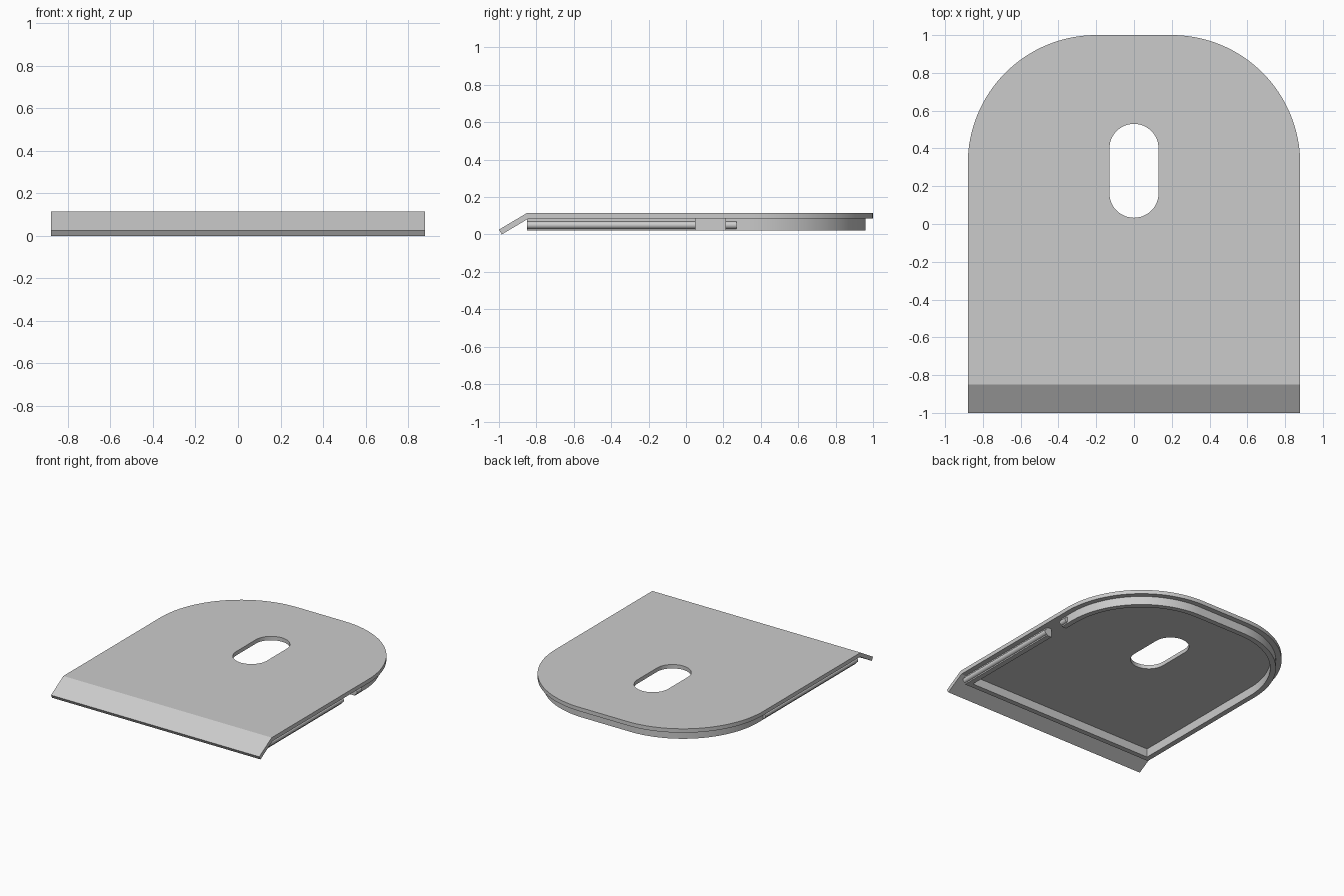
import bpy, bmesh
from math import sin, cos, pi

if "Cube" in bpy.data.objects:
    bpy.data.objects.remove(bpy.data.objects["Cube"], do_unlink=True)

grey = bpy.data.materials.new("plain grey")
grey.use_nodes = True
colour = (0.6, 0.6, 0.6, 1)
grey.diffuse_color = colour
grey.node_tree.nodes["Principled BSDF"].inputs["Base Color"].default_value = colour

W, BACK, FRONT, R = 0.88, 1.0, -0.85, 0.68
TOP, UNDER, FOOT = 0.115, 0.085, 0.02


def arc(cx, cy, r, start, end, n):
    return [(cx + r * cos(start + (end - start) * i / n),
             cy + r * sin(start + (end - start) * i / n)) for i in range(n + 1)]


def outline(inset, front):
    """Square-fronted outline with two large rounded back corners."""
    w, r, cy = W - inset, R - inset, BACK - R
    return ([(-w, front), (w, front)] + arc(w - r, cy, r, 0, pi / 2, 32)
            + arc(r - w, cy, r, pi / 2, pi, 32))


def finish(name, bm):
    bmesh.ops.recalc_face_normals(bm, faces=bm.faces)
    mesh = bpy.data.meshes.new(name)
    bm.to_mesh(mesh)
    bm.free()
    mesh.materials.append(grey)
    obj = bpy.data.objects.new(name, mesh)
    bpy.context.collection.objects.link(obj)
    bpy.ops.object.select_all(action='DESELECT')
    obj.select_set(True)
    bpy.context.view_layer.objects.active = obj
    bpy.ops.object.shade_smooth_by_angle(angle=pi / 7)
    return obj


def extrude_loops(name, loops, z0, z1):
    """Fill an outer loop with optional hole loops, then extrude upward."""
    bm = bmesh.new()
    for pts in loops:
        verts = [bm.verts.new((x, y, z0)) for x, y in pts]
        for a, b in zip(verts, verts[1:] + verts[:1]):
            bm.edges.new((a, b))
    bmesh.ops.triangle_fill(bm, use_beauty=True, edges=bm.edges[:])
    new = bmesh.ops.extrude_face_region(bm, geom=bm.faces[:])["geom"]
    bmesh.ops.translate(bm, vec=(0, 0, z1 - z0),
                        verts=[v for v in new if isinstance(v, bmesh.types.BMVert)])
    return finish(name, bm)


def prism(name, section, along, start, end):
    """Sweep a closed section straight along the x or y axis."""
    bm = bmesh.new()
    rings = []
    for t in (start, end):
        rings.append([bm.verts.new((t, a, z) if along == "x" else (a, t, z))
                      for a, z in section])
        bm.faces.new(rings[-1])
    n = len(section)
    for i in range(n):
        j = (i + 1) % n
        bm.faces.new((rings[0][i], rings[0][j], rings[1][j], rings[1][i]))
    return finish(name, bm)


# Cover plate with the rounded slot
slot = arc(0, 0.4, 0.13, 0, pi, 24) + arc(0, 0.163, 0.13, pi, 2 * pi, 24)
extrude_loops("cover_plate", [outline(0, FRONT), slot], UNDER, TOP)

# Sloping front lip
prism("front_lip", [(FRONT, TOP), (-1.0, 0.026), (-0.985, 0),
                    (-0.842, UNDER)], "x", -W, W)

# Rim under the plate, open at a notch on the left side
OUT, IN, NOTCH0, NOTCH1 = 0.04, 0.08, 0.05, 0.21
outer, inner = outline(OUT, FRONT), outline(IN, FRONT + 0.04)
rim = ([(W - OUT, NOTCH1)] + outer[2:] + outer[:2] + [(W - OUT, NOTCH0), (W - IN, NOTCH0)]
       + inner[1::-1] + inner[:1:-1] + [(W - IN, NOTCH1)])
extrude_loops("rim", [rim], FOOT, UNDER)

# Half-round ridges along the outside of the rim
for name, side, start, end in (("left_front_ridge", 1, FRONT, NOTCH0),
                               ("left_back_ridge", 1, NOTCH1, 0.27),
                               ("right_ridge", -1, FRONT, 0.27)):
    section = [(side * x, z) for x, z in arc(W - OUT, 0.05, 0.02, -pi / 2, pi / 2, 12)]
    prism(name, section, "y", start, end)
